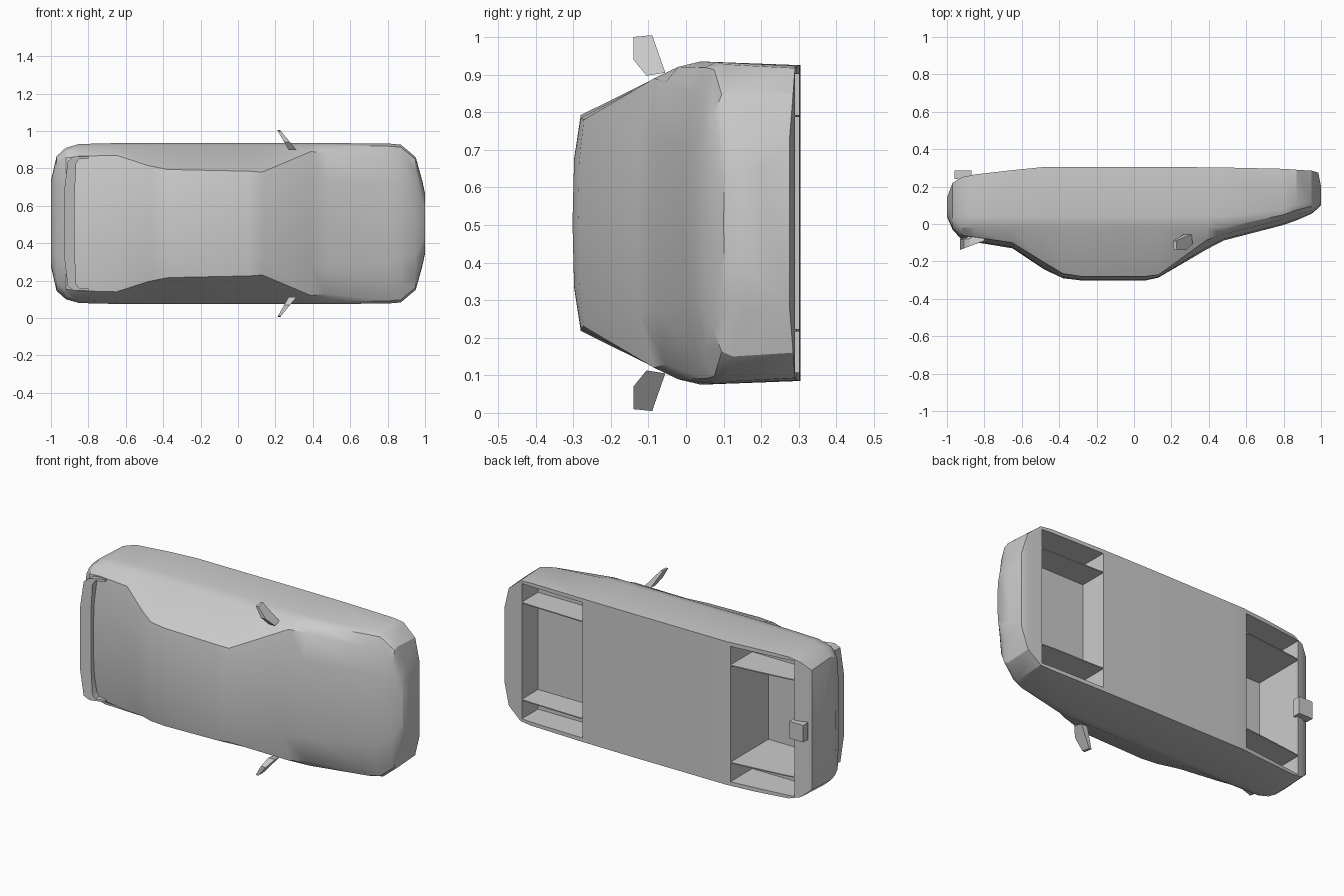
import bpy, bmesh

if "Cube" in bpy.data.objects:
    bpy.data.objects.remove(bpy.data.objects["Cube"])

ZC = 0.505  # mid-plane of the car, which lies with its roof towards -y


def loft(name, rings):
    """Skin a list of equal-sized closed rings and cap both ends."""
    bm = bmesh.new()
    rows = [[bm.verts.new(p) for p in r] for r in rings]
    n = len(rows[0])
    for a, b in zip(rows, rows[1:]):
        for j in range(n):
            k = (j + 1) % n
            bm.faces.new((a[j], a[k], b[k], b[j]))
    bm.faces.new(rows[0])
    bm.faces.new(rows[-1])
    bmesh.ops.recalc_face_normals(bm, faces=bm.faces)
    me = bpy.data.meshes.new(name)
    bm.to_mesh(me)
    bm.free()
    ob = bpy.data.objects.new(name, me)
    bpy.context.collection.objects.link(ob)
    return ob


def box(name, x0, x1, y0, y1, w0, w1):
    return loft(name, [[(x, y0, ZC + w0), (x, y1, ZC + w0), (x, y1, ZC + w1), (x, y0, ZC + w1)]
                       for x in (x0, x1)])


def activate(ob):
    bpy.ops.object.select_all(action='DESELECT')
    ob.select_set(True)
    bpy.context.view_layer.objects.active = ob


def section(x, sill_w, sill_y, edge_w, edge_y, top_y):
    """Cross-section: sill, belt line, shoulder, roof or bonnet edge, crown, centre; mirrored."""
    half = [(sill_w, sill_y),
            (sill_w + .01, max(.04, edge_y + .055)),
            (sill_w * .99, max(-.02, edge_y + .025)),
            (edge_w, edge_y),
            (edge_w * .6, top_y + .2 * (edge_y - top_y))]
    return ([(x, y, ZC + w) for w, y in half] + [(x, top_y, ZC)]
            + [(x, y, ZC - w) for w, y in reversed(half)])


# body, tail to nose
body = loft("car_body", [section(*s) for s in (
    (-1.0, .22, .14, .18, .045, .04),
    (-.97, .35, .22, .32, -.02, -.03),
    (-.92, .395, .25, .35, -.06, -.085),
    (-.85, .415, .265, .36, -.07, -.097),
    (-.65, .42, .288, .365, -.10, -.13),
    (-.48, .42, .305, .31, -.205, -.243),
    (-.38, .42, .305, .29, -.265, -.29),
    (-.28, .42, .305, .287, -.28, -.302),
    (.06, .42, .305, .28, -.28, -.302),
    (.13, .42, .305, .275, -.272, -.287),
    (.39, .42, .303, .385, -.085, -.135),
    (.48, .42, .302, .375, -.055, -.088),
    (.80, .418, .295, .35, .025, -.005),
    (.87, .412, .29, .33, .05, .02),
    (.95, .345, .285, .28, .07, .055),
    (.985, .22, .275, .18, .10, .085),
    (1.0, .15, .20, .12, .105, .10))])

# open compartments under both ends; thin walls left between them form the wheel housings
for x0, x1, mid, side in ((-.885, -.5, -.05, .10), (.46, .862, .14, .14)):
    for y0, w0, w1 in ((mid, -.282, .282), (side, .288, .397), (side, -.397, -.288)):
        cutter = box("compartment_cutter", x0, x1, y0, .5, w0, w1)
        cutter.hide_render = True
        activate(body)
        m = body.modifiers.new("cut", 'BOOLEAN')
        m.operation, m.solver, m.object = 'DIFFERENCE', 'EXACT', cutter
        bpy.ops.object.modifier_apply(modifier=m.name)
        bpy.data.objects.remove(cutter, do_unlink=True)

# rear spoiler: rear-edge path with a strip width that narrows at the tips, mirrored
half = [(-.80, .36, .002), (-.88, .357, .03), (-.91, .335, .045), (-.93, .17, .057)]
path = [(x, w, t, 1) for x, w, t in half] + [(x, w, t, -1) for x, w, t in reversed(half)]
spoiler = loft("rear_spoiler", [
    [(x, -.09 + (x + .8) * .37, ZC + s * w), (x + t, -.09 + (x + t + .8) * .37, ZC + s * (w - .012)),
     (x + t, -.055, ZC + s * (w - .012)), (x, -.08, ZC + s * w)] for x, w, t, s in path])

# door mirrors: slanted blades with a thinner tip
outline = [(-.14, .495), (-.09, .50), (-.055, .40), (-.105, .392), (-.14, .435)]
for side, name in ((1, "left_mirror"), (-1, "right_mirror")):
    loft(name, [[(.27 - .57 * (w - .395) + k * (.015 + .25 * (.5 - w)), y, ZC + side * w)
                 for y, w in outline] for k in (0, 1)])

# exhaust outlet under the tail
box("exhaust_outlet", -.96, -.87, .24, .285, -.05, .05)

for ob in (body, spoiler):
    activate(ob)
    bpy.ops.object.shade_smooth_by_angle(angle=0.55)
